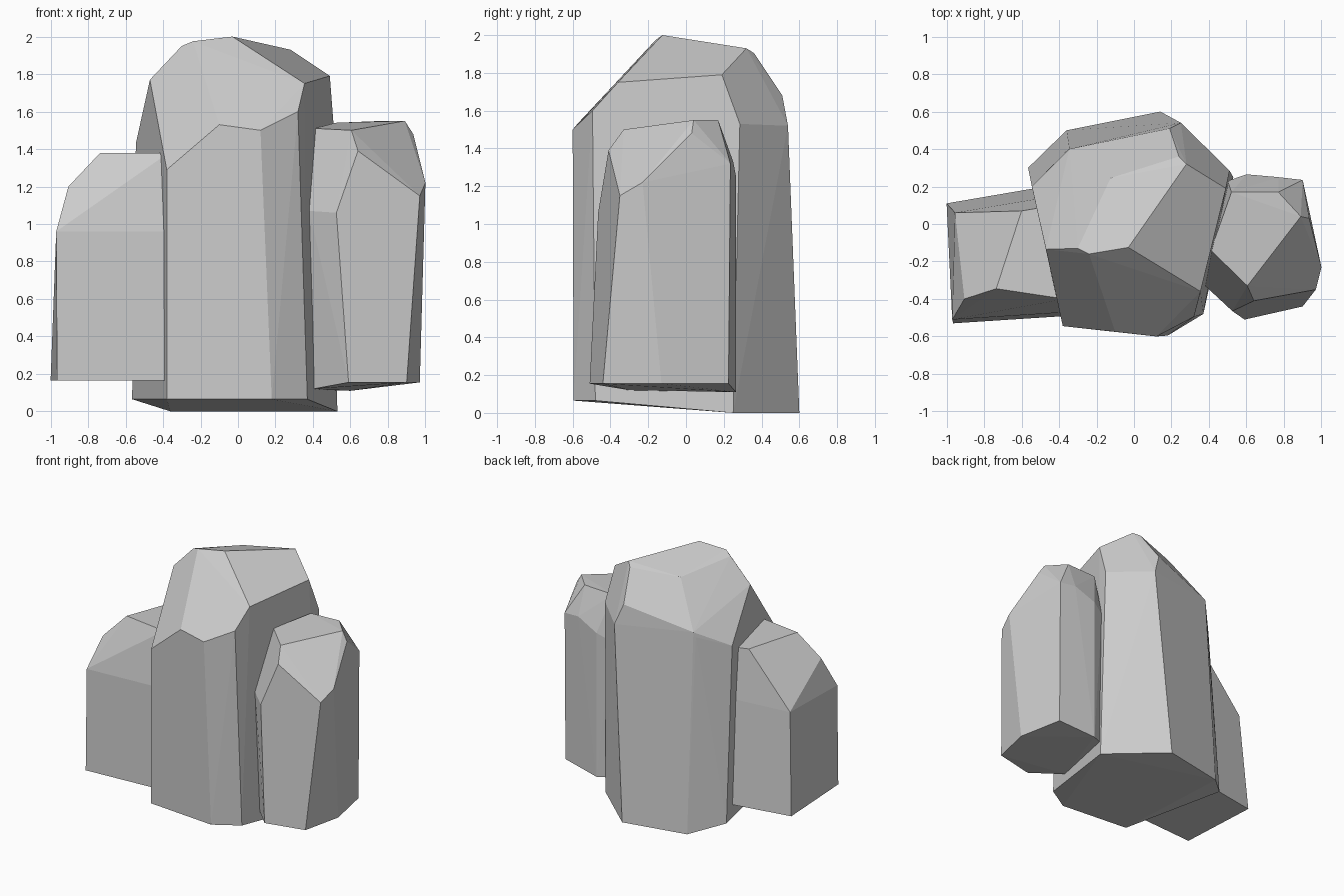
import bpy, bmesh, math


def rock(name, corners):
    """Faceted stone: convex hull round its corner points, flat shaded."""
    bm = bmesh.new()
    for c in corners:
        bm.verts.new(c)
    hull = bmesh.ops.convex_hull(bm, input=bm.verts[:])
    loose = {g for g in hull["geom_interior"] + hull["geom_unused"]
             if isinstance(g, bmesh.types.BMVert)}
    bmesh.ops.delete(bm, geom=list(loose), context="VERTS")
    bmesh.ops.dissolve_limit(bm, angle_limit=math.radians(2),
                             verts=bm.verts[:], edges=bm.edges[:])
    bmesh.ops.recalc_face_normals(bm, faces=bm.faces[:])
    mesh = bpy.data.meshes.new(name)
    bm.to_mesh(mesh)
    bm.free()
    obj = bpy.data.objects.new(name, mesh)
    bpy.context.collection.objects.link(obj)
    return obj


# Tall middle stone: base, shoulders, crown
rock("tall_rock", [
    (-.38, -.545, .065), (.18, -.595, .065), (.37, -.48, .065), (.53, .25, 0),
    (.14, .6, 0), (-.36, .5, 0), (-.565, .3, .065),
    (-.38, -.545, 1.29), (-.10, -.575, 1.53), (.12, -.6, 1.5), (.32, -.495, 1.6),
    (.51, .285, 1.53), (.25, .54, 1.52), (-.36, .39, 1.52), (-.545, .2, 1.43),
    (.355, -.36, 1.75), (.49, .19, 1.79), (.19, .51, 1.68), (-.345, .4, 1.56),
    (-.47, -.135, 1.77), (-.30, -.13, 1.95), (-.24, -.16, 1.975),
    (-.03, -.125, 2), (.28, .32, 1.93), (.24, .36, 1.905), (-.125, .245, 1.88),
])

# Left stone, its right end buried in the tall one
rock("left_rock", [
    (-.965, -.53, .165), (-1, .11, .165), (-.3, .23, .165), (-.35, -.49, .165),
    (-.97, -.51, .96), (-.955, .06, .96), (-.35, -.47, .96), (-.3, .17, .98),
    (-.905, -.4, 1.2), (-.885, .025, 1.05), (-.735, -.345, 1.38),
    (-.6, .07, 1.37), (-.3, .12, 1.35), (-.37, -.4, 1.38),
])

# Right stone
rock("right_rock", [
    (.59, -.51, .155), (.9, -.44, .155), (.97, -.13, .155), (.9, .225, .155),
    (.6, .265, .11), (.45, .2, .115), (.4, -.3, .12),
    (.38, -.33, 1.07), (.525, -.465, 1.06), (.97, -.35, 1.15), (1, -.23, 1.22),
    (.9, .235, 1.32), (.77, .25, 1.33), (.6, .265, 1.25), (.5, .23, 1.2),
    (.64, -.41, 1.39), (.605, -.33, 1.5), (.41, -.14, 1.51),
    (.935, .03, 1.48), (.89, .04, 1.55), (.77, .17, 1.55), (.52, .17, 1.54),
])
